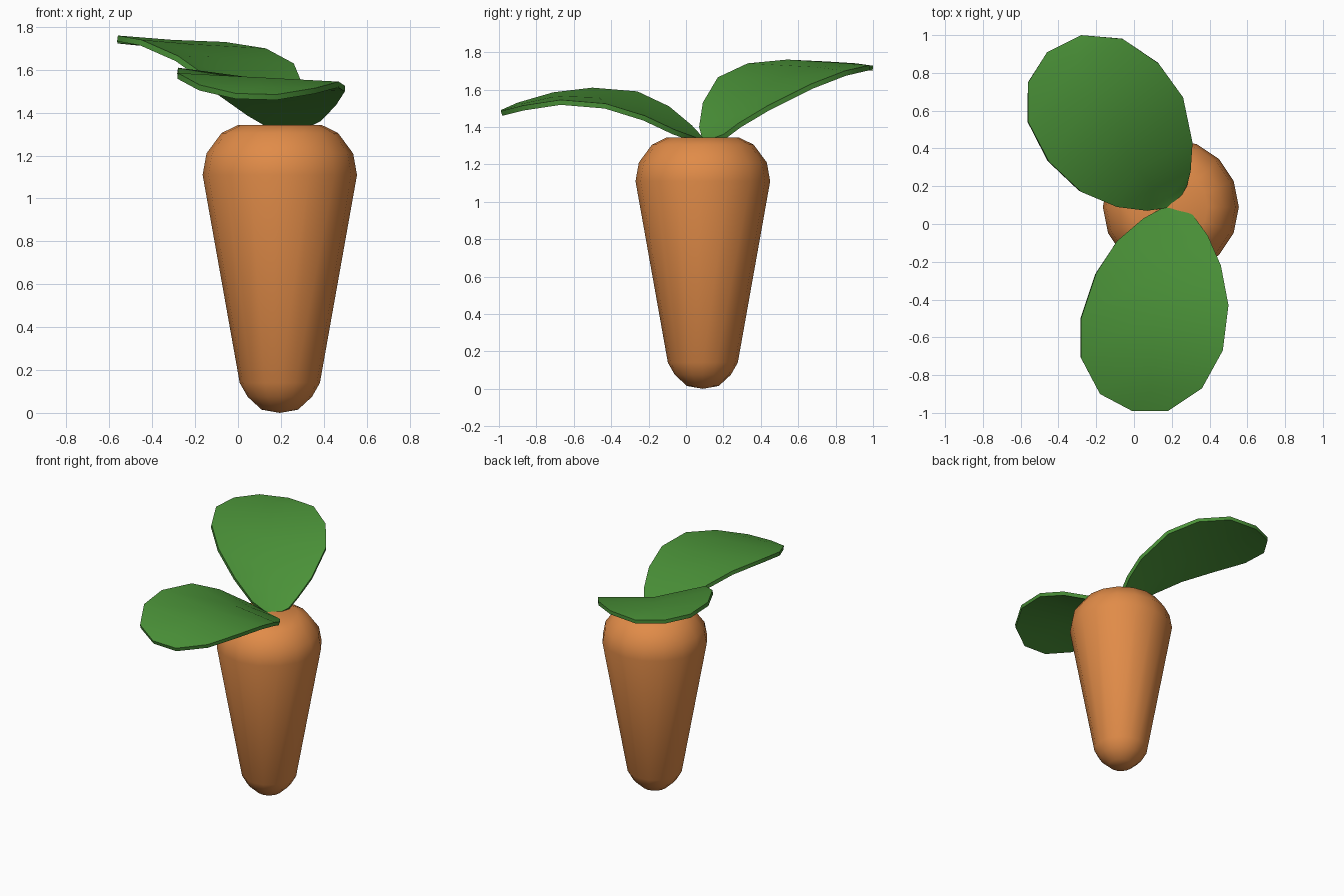
import bpy, bmesh, math
from mathutils import Vector

if "Cube" in bpy.data.objects:
    bpy.data.objects.remove(bpy.data.objects["Cube"])


def material(name, colour):
    m = bpy.data.materials.new(name)
    m.diffuse_color = (*colour, 1)
    m.use_nodes = True
    m.node_tree.nodes["Principled BSDF"].inputs["Base Color"].default_value = m.diffuse_color
    return m


orange = material("carrot orange", (0.75, 0.26, 0.065))
green = material("leaf green", (0.07, 0.29, 0.04))


def make_object(name, bm, mat, angle):
    mesh = bpy.data.meshes.new(name)
    bm.to_mesh(mesh)
    bm.free()
    mesh.materials.append(mat)
    ob = bpy.data.objects.new(name, mesh)
    bpy.context.collection.objects.link(ob)
    bpy.ops.object.select_all(action='DESELECT')
    ob.select_set(True)
    bpy.context.view_layer.objects.active = ob
    bpy.ops.object.shade_smooth_by_angle(angle=math.radians(angle))
    return ob


# Root: 16-sided lathe, (radius, height) from the tip to the crown
SIDES, CX, CY = 16, 0.195, 0.09
profile = [(0.085, 0.015), (0.15, 0.075), (0.187, 0.14), (0.36, 1.11),
           (0.342, 1.21), (0.272, 1.305), (0.195, 1.343)]
bm = bmesh.new()
rings = []
for r, z in profile:
    rings.append([bm.verts.new((CX + r * math.cos(i * math.tau / SIDES),
                                CY + r * math.sin(i * math.tau / SIDES), z))
                  for i in range(SIDES)])
tip = bm.verts.new((CX, CY, 0))
for i in range(SIDES):
    j = (i + 1) % SIDES
    bm.faces.new((tip, rings[0][j], rings[0][i]))
    for a, b in zip(rings, rings[1:]):
        bm.faces.new((a[i], a[j], b[j], b[i]))
bm.faces.new(rings[-1])
make_object("carrot_root", bm, orange, 45)


# Leaf: rows of (left edge, right edge, midrib dip) from stem to tip
def leaf(name, rows):
    bm = bmesh.new()
    grid = []
    for left, right, dip in rows:
        l, r = Vector(left), Vector(right)
        mid = (l + r) / 2 - Vector((0, 0, dip))
        grid.append([bm.verts.new(p) for p in (l, mid, r)])
    for a, b in zip(grid, grid[1:]):
        for k in range(2):
            bm.faces.new((a[k], a[k + 1], b[k + 1], b[k]))
    ob = make_object(name, bm, green, 40)
    solid = ob.modifiers.new("thickness", 'SOLIDIFY')
    solid.thickness = 0.027
    solid.offset = -1
    bpy.ops.object.modifier_apply(modifier=solid.name)
    bpy.ops.object.shade_smooth_by_angle(angle=math.radians(40))


leaf("back_leaf", [
    ((0.17, 0.085, 1.345), (0.24, 0.13, 1.335), 0.0),
    ((0.07, 0.07, 1.40), (0.28, 0.20, 1.36), 0.02),
    ((-0.09, 0.09, 1.53), (0.30, 0.28, 1.42), 0.04),
    ((-0.28, 0.17, 1.665), (0.31, 0.43, 1.51), 0.05),
    ((-0.45, 0.33, 1.74), (0.26, 0.67, 1.63), 0.025),
    ((-0.56, 0.54, 1.76), (0.13, 0.85, 1.70), 0.01),
    ((-0.56, 0.75, 1.75), (-0.06, 0.98, 1.73), 0.0),
    ((-0.46, 0.91, 1.74), (-0.28, 1.0, 1.727), 0.0)])

leaf("front_leaf", [
    ((0.24, 0.075, 1.34), (0.16, 0.09, 1.345), 0.0),
    ((0.31, 0.05, 1.345), (0.05, 0.03, 1.41), 0.01),
    ((0.39, -0.06, 1.385), (-0.09, -0.09, 1.51), 0.01),
    ((0.46, -0.22, 1.46), (-0.20, -0.26, 1.59), 0.015),
    ((0.50, -0.43, 1.525), (-0.28, -0.50, 1.61), 0.01),
    ((0.47, -0.67, 1.545), (-0.28, -0.71, 1.585), 0.0),
    ((0.36, -0.87, 1.515), (-0.18, -0.90, 1.53), 0.0),
    ((0.18, -0.99, 1.485), (-0.01, -0.99, 1.49), 0.0)])
